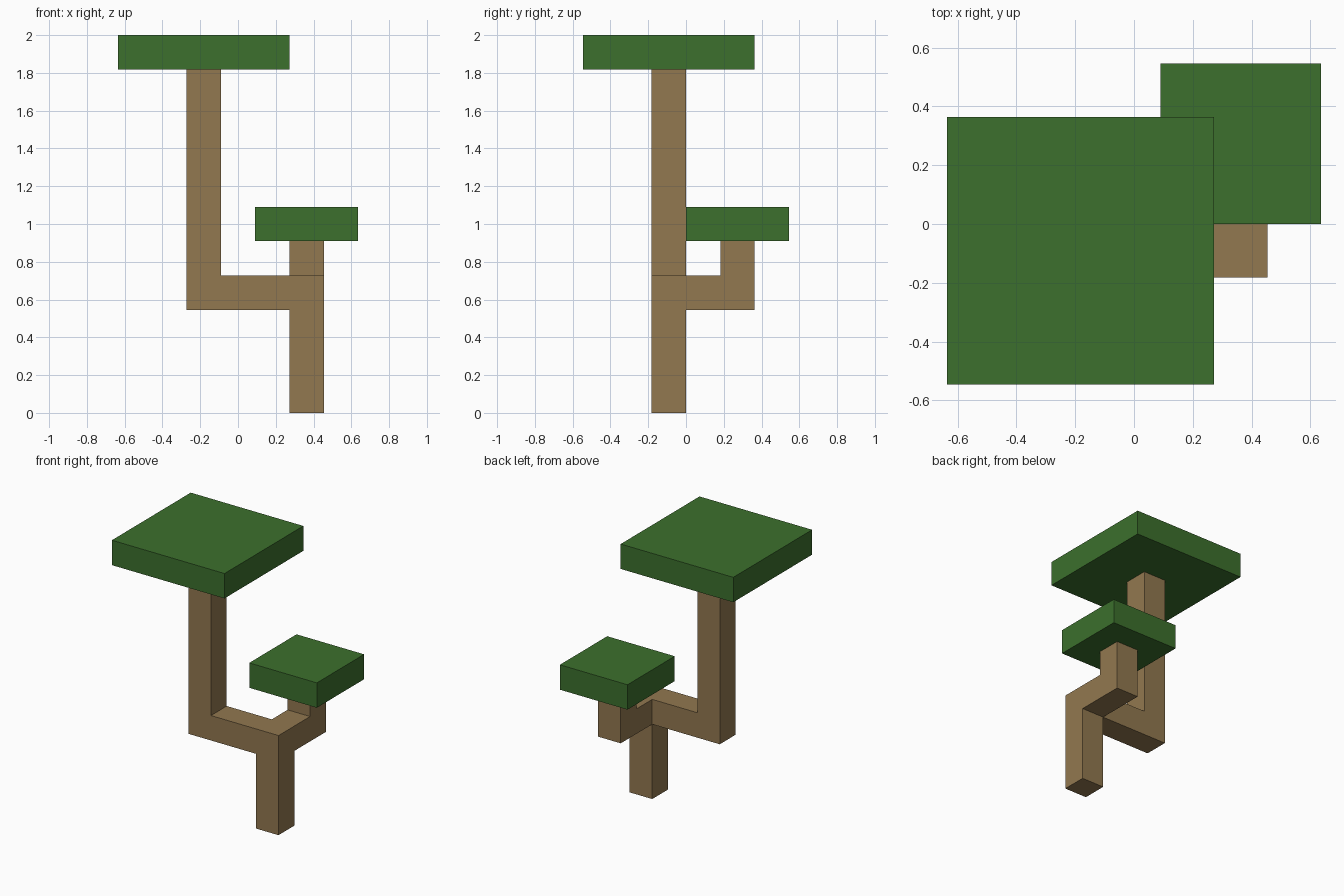
import bpy
from mathutils import Vector

cube = bpy.data.objects.get("Cube")
if cube:
    bpy.data.objects.remove(cube, do_unlink=True)

U = 2 / 11  # one block: the tree is eleven blocks tall


def material(name, color):
    mat = bpy.data.materials.new(name)
    mat.use_nodes = True
    mat.diffuse_color = (*color, 1)
    mat.node_tree.nodes["Principled BSDF"].inputs["Base Color"].default_value = (*color, 1)
    return mat


def block(name, low, high, mat):
    """Box between two corners given in block units."""
    low, high = Vector(low) * U, Vector(high) * U
    bpy.ops.mesh.primitive_cube_add(size=1, location=(low + high) / 2)
    obj = bpy.context.object
    obj.name = name
    obj.scale = high - low
    bpy.ops.object.transform_apply(location=False, rotation=False, scale=True)
    obj.data.materials.append(mat)
    return obj


bark = material("bark brown", (0.287, 0.188, 0.08))
leaf = material("leaf green", (0.045, 0.162, 0.026))

# Trunk
block("trunk", (1.5, -1, 0), (2.5, 0, 4), bark)

# Tall limb on the right
block("tall_branch", (-1.5, -1, 3), (1.5, 0, 4), bark)
block("tall_stem", (-1.5, -1, 4), (-0.5, 0, 10), bark)
block("large_canopy", (-3.5, -3, 10), (1.5, 2, 11), leaf)

# Short limb towards the back
block("short_branch", (1.5, 0, 3), (2.5, 2, 4), bark)
block("short_stem", (1.5, 1, 4), (2.5, 2, 5), bark)
block("small_canopy", (0.5, 0, 5), (3.5, 3, 6), leaf)
